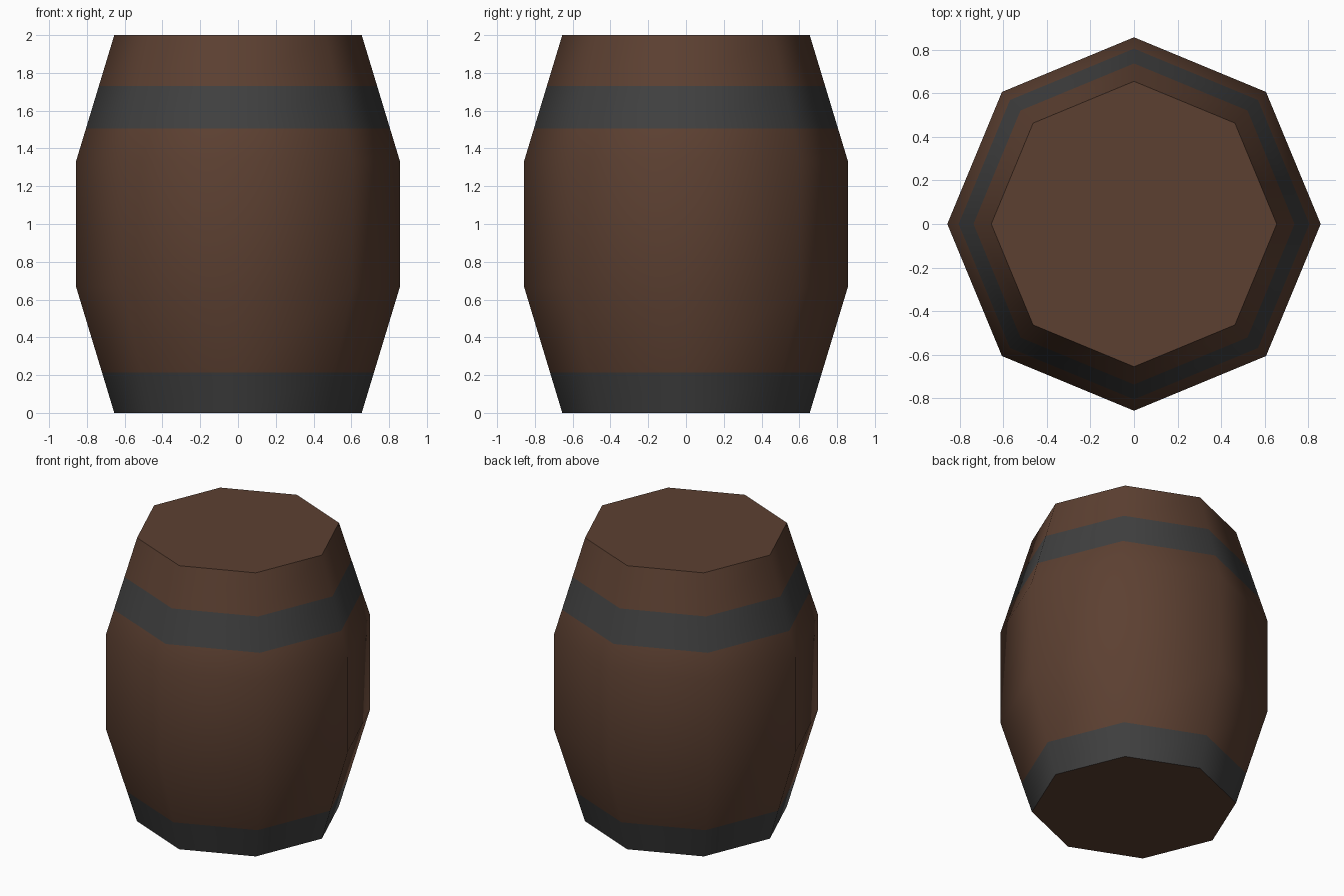
import bpy, bmesh, math

if "Cube" in bpy.data.objects:
    bpy.data.objects.remove(bpy.data.objects["Cube"])

SIDES = 8
END_R, BELLY_R = 0.655, 0.857
LOW, HIGH = 2 / 3, 4 / 3
# heights of every ring, including the edges of the two flush hoops
HEIGHTS = [0, 0.215, LOW, HIGH, 1.505, 1.73, 2]
HOOPS = [(0, 0.215), (1.505, 1.73)]


def material(name, colour):
    m = bpy.data.materials.new(name)
    m.diffuse_color = (*colour, 1)
    m.use_nodes = True
    m.node_tree.nodes["Principled BSDF"].inputs["Base Color"].default_value = m.diffuse_color
    return m


def radius(z):
    t = min(z / LOW, (2 - z) / (2 - HIGH), 1)
    return END_R + (BELLY_R - END_R) * t


bm = bmesh.new()
rings = []
for z in HEIGHTS:
    r = radius(z)
    rings.append([bm.verts.new((r * math.cos(i * math.tau / SIDES),
                                r * math.sin(i * math.tau / SIDES), z))
                  for i in range(SIDES)])

# barrel wall, hoops coloured by height
for lower, upper in zip(rings, rings[1:]):
    mid = (lower[0].co.z + upper[0].co.z) / 2
    for i in range(SIDES):
        j = (i + 1) % SIDES
        f = bm.faces.new((lower[i], lower[j], upper[j], upper[i]))
        f.material_index = int(any(a < mid < b for a, b in HOOPS))

# flat lid and base
bm.faces.new(rings[-1])
bm.faces.new(rings[0][::-1])

mesh = bpy.data.meshes.new("barrel")
bm.to_mesh(mesh)
bm.free()
mesh.materials.append(material("brown wood", (0.107, 0.051, 0.031)))
mesh.materials.append(material("dark iron", (0.051, 0.051, 0.051)))
barrel = bpy.data.objects.new("barrel", mesh)
bpy.context.collection.objects.link(barrel)

# smooth wall, sharp rims
bpy.context.view_layer.objects.active = barrel
barrel.select_set(True)
bpy.ops.object.shade_smooth_by_angle(angle=math.radians(60))
